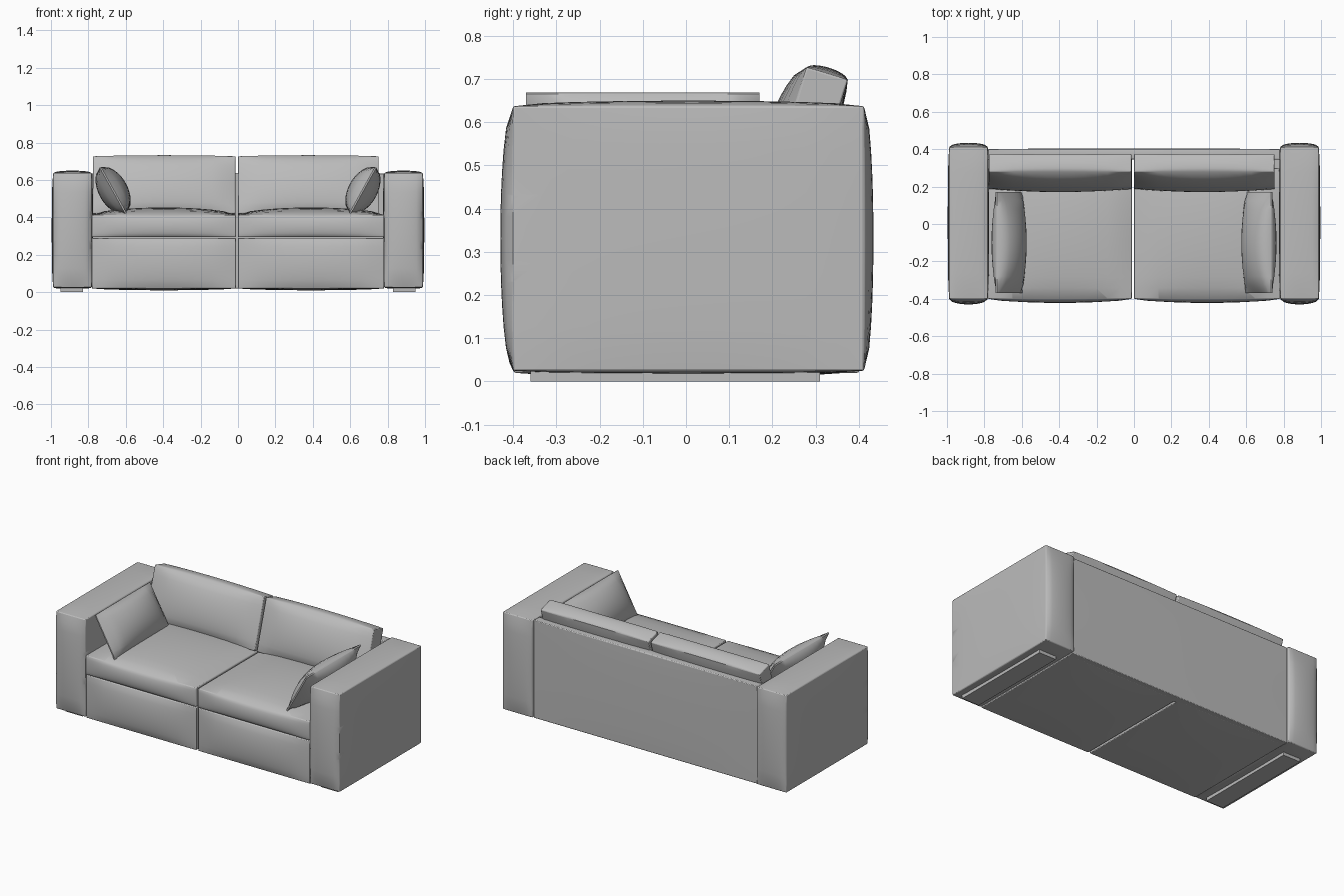
import bpy, bmesh, math
from mathutils import Matrix, Vector

cube = bpy.data.objects.get("Cube")
if cube:
    bpy.data.objects.remove(cube, do_unlink=True)

GREY = (0.5, 0.5, 0.5, 1)
fabric = bpy.data.materials.new("grey_fabric")
fabric.use_nodes = True
fabric.diffuse_color = GREY
bsdf = fabric.node_tree.nodes["Principled BSDF"]
bsdf.inputs["Base Color"].default_value = GREY
bsdf.inputs["Roughness"].default_value = 0.8


def padded_box(name, lo, hi, puff=(0, 0, 0, 0, 0, 0), power=0.7, cuts=11,
               tilt=(0, "X"), bevel=0.004):
    """Upholstered box; puff = outward swell of the -x, +x, -y, +y, -z, +z faces."""
    lo, hi = Vector(lo), Vector(hi)
    half = (hi - lo) / 2
    bm = bmesh.new()
    bmesh.ops.create_cube(bm, size=2)
    if cuts:
        bmesh.ops.subdivide_edges(bm, edges=bm.edges[:], cuts=cuts, use_grid_fill=True)
    for v in bm.verts:
        p = v.co.copy()
        v.co = Vector(p[i] * half[i] for i in range(3))
        for a in range(3):
            if abs(p[a]) > 0.999:
                b, c = (a + 1) % 3, (a + 2) % 3
                swell = max(0, (1 - p[b] ** 2) * (1 - p[c] ** 2)) ** power
                side = 1 if p[a] > 0 else -1
                v.co[a] += side * puff[2 * a + (side > 0)] * swell
    turn = Matrix.Rotation(math.radians(tilt[0]), 4, tilt[1])
    bm.transform(Matrix.Translation((lo + hi) / 2) @ turn)
    bmesh.ops.recalc_face_normals(bm, faces=bm.faces[:])
    mesh = bpy.data.meshes.new(name)
    bm.to_mesh(mesh)
    bm.free()
    mesh.materials.append(fabric)
    ob = bpy.data.objects.new(name, mesh)
    bpy.context.collection.objects.link(ob)
    # Soft seam along the sewn edges
    if bevel:
        mod = ob.modifiers.new("seam", "BEVEL")
        mod.width, mod.segments = bevel, 2
        mod.limit_method, mod.angle_limit = "ANGLE", math.radians(45)
    bpy.ops.object.select_all(action="DESELECT")
    ob.select_set(True)
    bpy.context.view_layer.objects.active = ob
    bpy.ops.object.shade_smooth_by_angle(angle=math.radians(40))
    return ob


def span(side, near, far):
    return (near, far) if side > 0 else (-far, -near)


for side, word in ((-1, "right"), (1, "left")):
    # Arm with a low plinth under it
    x0, x1 = span(side, 0.782, 0.988)
    padded_box(word + "_arm", (x0, -0.4, 0.025), (x1, 0.412, 0.637),
               (0.008, 0.008, 0.03, 0.022, 0.008, 0.013), 0.5)
    x0, x1 = span(side, 0.83, 0.95)
    padded_box(word + "_arm_foot", (x0, -0.36, 0), (x1, 0.31, 0.04), cuts=0, bevel=0)

    # Seat module: base, seat cushion
    x0, x1 = (-0.78, -0.012) if side < 0 else (0.0, 0.78)
    padded_box(word + "_seat_base", (x0, -0.398, 0.02), (x1, 0.37, 0.29),
               (0, 0, 0.024, 0, 0.01, 0))
    padded_box(word + "_seat_cushion", (x0, -0.4, 0.294), (x1, 0.3, 0.413),
               (0, 0, 0.02, 0, 0, 0.04), 0.6)

    # Leaning back cushion
    x0, x1 = (-0.775, -0.014) if side < 0 else (0.0, 0.752)
    padded_box(word + "_back_cushion", (x0, 0.23, 0.4), (x1, 0.33, 0.72),
               (0, 0, 0.045, 0.01, 0, 0.014), 0.6, tilt=(-17, "X"))

    # Throw pillow resting against the arm
    x = side * 0.668
    padded_box(word + "_throw_pillow", (x - 0.004, -0.37, 0.405), (x + 0.004, 0.17, 0.685),
               (0.074, 0.074, 0, 0, 0, 0), 0.6, tilt=(side * 29, "Y"), bevel=0)

# Back panel spanning both seats
padded_box("back_panel", (-0.781, 0.345, 0.02), (0.781, 0.4, 0.635),
           (0, 0, 0, 0.004, 0, 0.003))
